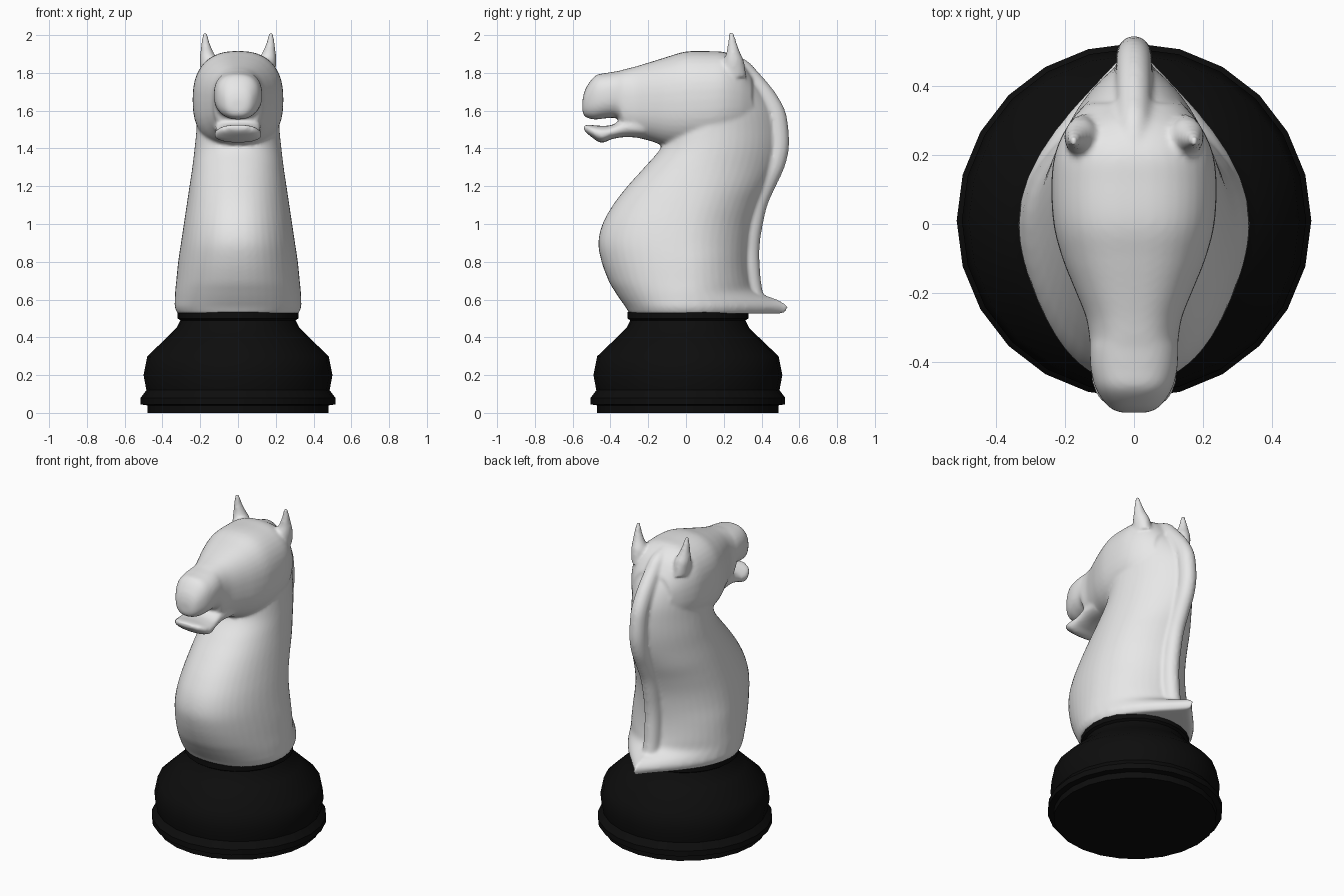
import bpy, bmesh, math
from mathutils import Vector

cube = bpy.data.objects.get("Cube")
if cube:
    bpy.data.objects.remove(cube, do_unlink=True)


def make_material(name, value):
    mat = bpy.data.materials.new(name)
    mat.use_nodes = True
    color = (value, value, value, 1)
    mat.diffuse_color = color
    shader = next(n for n in mat.node_tree.nodes if n.type == 'BSDF_PRINCIPLED')
    shader.inputs["Base Color"].default_value = color
    return mat


def spline(rows, steps=5):
    """Smoothly interpolate rows of numbers."""
    padded = [rows[0], *rows, rows[-1]]
    result = []
    for a, b, c, d in zip(padded, padded[1:], padded[2:], padded[3:]):
        for i in range(steps):
            t = i / steps
            result.append([q + (r - p) * t / 2
                           + (2 * p - 5 * q + 4 * r - s) * t * t / 2
                           + (3 * q - p - 3 * r + s) * t ** 3 / 2
                           for p, q, r, s in zip(a, b, c, d)])
    return result + [list(rows[-1])]


def circle(count):
    for i in range(count):
        angle = math.tau * i / count
        yield math.cos(angle), math.sin(angle)


def power(value, exponent):
    return math.copysign(abs(value) ** exponent, value)


def loft(bm, rings):
    """Skin closed rings of points and cap both ends."""
    loops = [[bm.verts.new(p) for p in ring] for ring in rings]
    faces = [bm.faces.new(loops[0]), bm.faces.new(loops[-1])]
    for low, high in zip(loops, loops[1:]):
        for i in range(len(low)):
            faces.append(bm.faces.new((low[i - 1], low[i], high[i], high[i - 1])))
    bmesh.ops.recalc_face_normals(bm, faces=faces)


def finish(bm, name, mat):
    mesh = bpy.data.meshes.new(name)
    bm.to_mesh(mesh)
    bm.free()
    obj = bpy.data.objects.new(name, mesh)
    bpy.context.collection.objects.link(obj)
    mesh.materials.append(mat)
    for face in mesh.polygons:
        face.use_smooth = True
    return obj


black = make_material("black lacquer", 0.004)
white = make_material("white ivory", 0.8)

# Turned pedestal: radius, height
profile = [(.48, 0), (.48, .04), (.515, .045), (.515, .08), (.485, .12), (.5, .2),
           (.48, .3), (.36, .415), (.325, .45), (.305, .49), (.32, .5), (.32, .535)]
bm = bmesh.new()
loft(bm, [[(r * c, .01 + r * s, z) for c, s in circle(24)] for r, z in profile])
base = finish(bm, "pedestal", black)
bpy.ops.object.select_all(action='DESELECT')
base.select_set(True)
bpy.context.view_layer.objects.active = base
bpy.ops.object.shade_smooth_by_angle(angle=math.radians(35))

bm = bmesh.new()

# Neck and chest: height, front, back, widest point, half width, back sharpness
neck = [(.525, -.3, .52, 0, .32, 2.6), (.56, -.32, .54, 0, .335, 2.6),
        (.595, -.345, .5, 0, .335, 2.4), (.64, -.375, .38, 0, .333, 1.6),
        (.7, -.41, .345, 0, .327, 1.3), (.8, -.447, .335, 0, .317, 1.3),
        (.9, -.464, .34, -.01, .302, 1.3), (1, -.442, .355, 0, .287, 1.3),
        (1.1, -.387, .385, .03, .272, 1.3), (1.2, -.31, .425, .06, .257, 1.3),
        (1.3, -.22, .465, .09, .242, 1.5), (1.4, -.135, .485, .12, .23, 1.6),
        (1.5, -.1, .485, .13, .22, 1.6), (1.6, -.03, .465, .13, .215, 1.5),
        (1.7, .03, .41, .14, .2, 1.3), (1.8, .08, .325, .16, .18, 1.1)]
loft(bm, [[(w * power(c, p if s > 0 else .9),
            mid + s * (back - mid if s > 0 else mid - front), z)
           for c, s in circle(48)]
          for z, front, back, mid, w, p in spline(neck)])


# Head and lower jaw: depth position, top, bottom, half width
def head_part(rows, squareness):
    loft(bm, [[(w * power(c, squareness), y,
                (top + low) / 2 + power(s, squareness) * (top - low) / 2)
               for c, s in circle(40)]
              for y, top, low, w in spline(rows)])


head_part([(-.548, 1.66, 1.59, .04), (-.53, 1.72, 1.565, .075), (-.48, 1.785, 1.553, .11),
           (-.42, 1.8, 1.56, .126), (-.36, 1.81, 1.555, .128), (-.33, 1.818, 1.48, .13),
           (-.27, 1.833, 1.46, .14), (-.19, 1.857, 1.44, .172), (-.1, 1.885, 1.41, .208),
           (0, 1.913, 1.395, .234), (.12, 1.915, 1.4, .24), (.21, 1.908, 1.42, .228),
           (.29, 1.86, 1.45, .19), (.35, 1.78, 1.5, .14)], .82)
head_part([(-.54, 1.525, 1.495, .05), (-.51, 1.525, 1.468, .1), (-.45, 1.52, 1.43, .125),
           (-.39, 1.525, 1.45, .12), (-.32, 1.56, 1.46, .12), (-.22, 1.58, 1.455, .13)], .85)

# Mane: a flat tube swept along the crest
crest = [(.42, .59), (.4, .68), (.39, .8), (.392, .9), (.408, 1), (.432, 1.1), (.476, 1.2),
         (.522, 1.3), (.545, 1.4), (.543, 1.5), (.525, 1.6), (.47, 1.7), (.387, 1.8),
         (.315, 1.87), (.22, 1.905)]
path = [Vector((0, y, z)) for y, z in spline(crest)]
rings = []
for i, point in enumerate(path):
    along = (path[min(i + 1, len(path) - 1)] - path[max(i - 1, 0)]).normalized()
    outward = Vector((0, along.z, -along.y))
    rings.append([point + outward * .06 * (s - 1) + Vector((.052 * c, 0, 0))
                  for c, s in circle(20)])
loft(bm, rings)

# Ears: height, side offset, depth position, half width, half depth
ear = [(1.78, .15, .25, .045, .07), (1.86, .155, .253, .048, .055),
       (1.91, .165, .25, .035, .036), (1.96, .172, .245, .022, .024),
       (2.015, .175, .24, .011, .013)]
for side in (-1, 1):
    loft(bm, [[(side * (x + w * c), y + d * s, z) for c, s in circle(16)]
              for z, x, y, w, d in spline(ear)])

# Fuse the carved parts into one softly blended skin
horse = finish(bm, "horse_head", white)
remesh = horse.modifiers.new("fuse", 'REMESH')
remesh.mode = 'VOXEL'
remesh.voxel_size = .01
remesh.use_smooth_shade = True
soften = horse.modifiers.new("soften", 'SMOOTH')
soften.factor = .5
soften.iterations = 8
